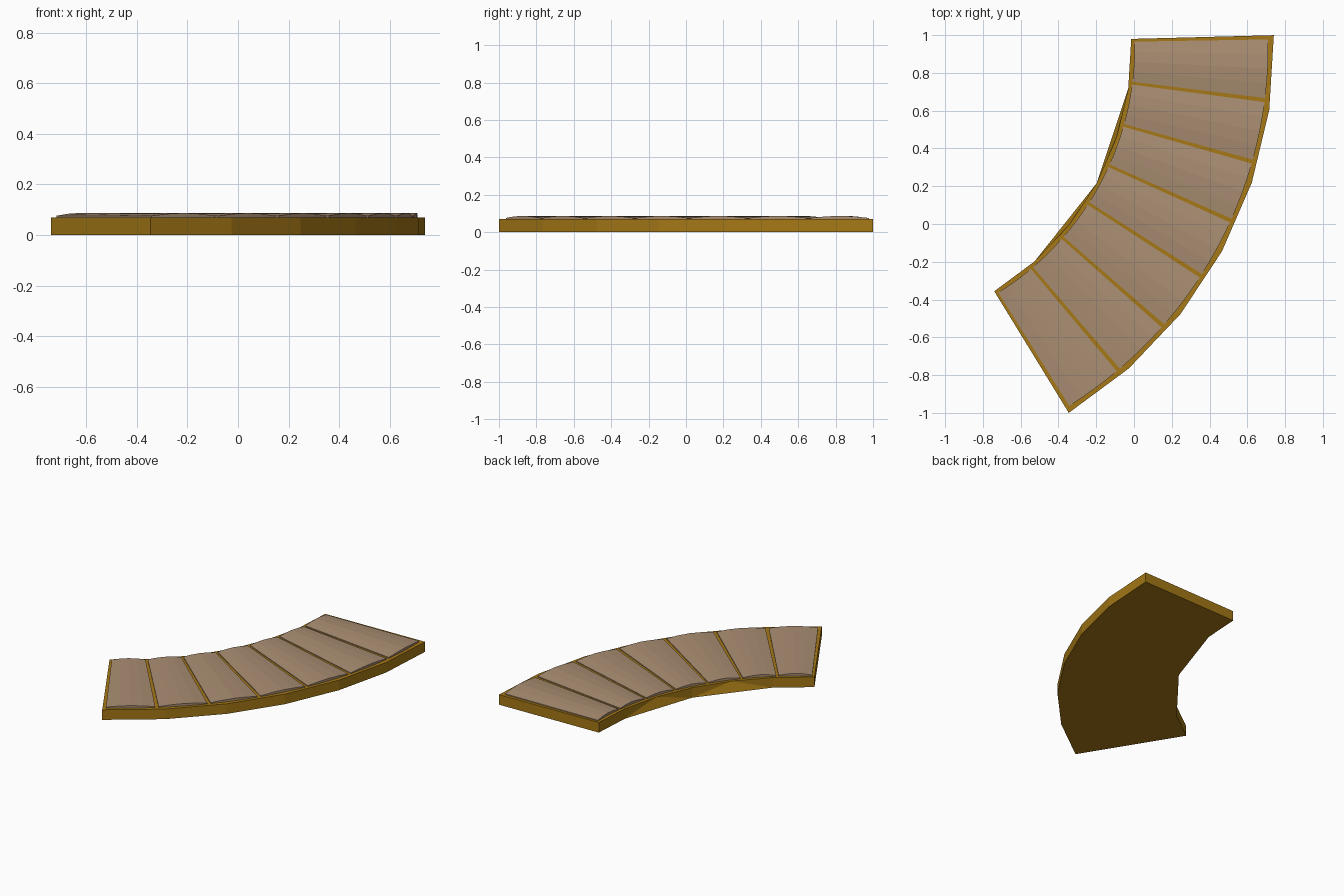
import bpy, bmesh
from math import cos, sin, radians, pi

if "Cube" in bpy.data.objects:
    bpy.data.objects.remove(bpy.data.objects["Cube"])

CX, CY = -1.534, 0.940          # centre of the bend
R_IN, R_OUT = 1.52, 2.275
A0, SPAN = 1.5, 60.0            # start angle, sweep (clockwise), degrees
SLAB_H, TILE_EDGE, TILE_TOP = 0.07, 0.076, 0.087


def polar(r, deg, z):
    a = radians(deg)
    return (CX + r * cos(a), CY + r * sin(a), z)


def material(name, rgb):
    m = bpy.data.materials.new(name)
    m.diffuse_color = (*rgb, 1)
    m.use_nodes = True
    m.node_tree.nodes["Principled BSDF"].inputs["Base Color"].default_value = m.diffuse_color
    return m


def finish(bm, name, mat):
    bmesh.ops.recalc_face_normals(bm, faces=bm.faces)
    me = bpy.data.meshes.new(name)
    bm.to_mesh(me)
    bm.free()
    me.materials.append(mat)
    bpy.context.collection.objects.link(bpy.data.objects.new(name, me))


gold = material("gold_border", (0.38, 0.19, 0.008))
tan = material("tan_stone", (0.40, 0.27, 0.17))

# Curved base slab: six straight segments
bm = bmesh.new()
angles = [A0 - SPAN * i / 6 for i in range(7)]
row = lambda r, z: [bm.verts.new(polar(r, a, z)) for a in angles]
it, ot, ob, ib = row(R_IN, SLAB_H), row(R_OUT, SLAB_H), row(R_OUT, 0), row(R_IN, 0)
for i in range(6):
    bm.faces.new((it[i], it[i + 1], ot[i + 1], ot[i]))
    bm.faces.new((ot[i], ot[i + 1], ob[i + 1], ob[i]))
for i in (0, 6):
    bm.faces.new((it[i], ot[i], ob[i], ib[i]))
# Inner wall: the lower edge skips every second corner in the middle
for i in (0, 5):
    bm.faces.new((it[i], it[i + 1], ib[i + 1], ib[i]))
for i in (1, 3):
    bm.faces.new((it[i], it[i + 1], ib[i]))
    bm.faces.new((it[i + 1], it[i + 2], ib[i + 2]))
    bm.faces.new((it[i + 1], ib[i + 2], ib[i]))
    bm.faces.new((ib[i], ib[i + 2], ob[i + 2], ob[i + 1], ob[i]))
for i in (0, 5):
    bm.faces.new((ib[i], ib[i + 1], ob[i + 1], ob[i]))
for i in (2, 4):
    bm.verts.remove(ib[i])
finish(bm, "base_slab", gold)

# Seven gently crowned wedge tiles
COUNT, GAP, STEPS = 7, 0.55, 4
width = (SPAN - GAP * (COUNT + 1)) / COUNT
for n in range(COUNT):
    bm = bmesh.new()
    start = A0 - GAP - n * (width + GAP)
    rings = []
    for s in range(STEPS + 1):
        t = s / STEPS
        a = start - width * t
        z = TILE_EDGE + (TILE_TOP - TILE_EDGE) * sin(pi * t)
        rings.append([bm.verts.new(polar(r, a, h)) for r, h in (
            (R_IN + 0.017, z), (R_OUT - 0.03, z),
            (R_OUT - 0.03, SLAB_H - 0.01), (R_IN + 0.017, SLAB_H - 0.01))])
    for p, q in zip(rings, rings[1:]):
        for k in range(4):
            j = (k + 1) % 4
            bm.faces.new((p[k], p[j], q[j], q[k]))
    bm.faces.new(rings[0])
    bm.faces.new(rings[-1])
    finish(bm, f"tile_{n + 1}", tan)
